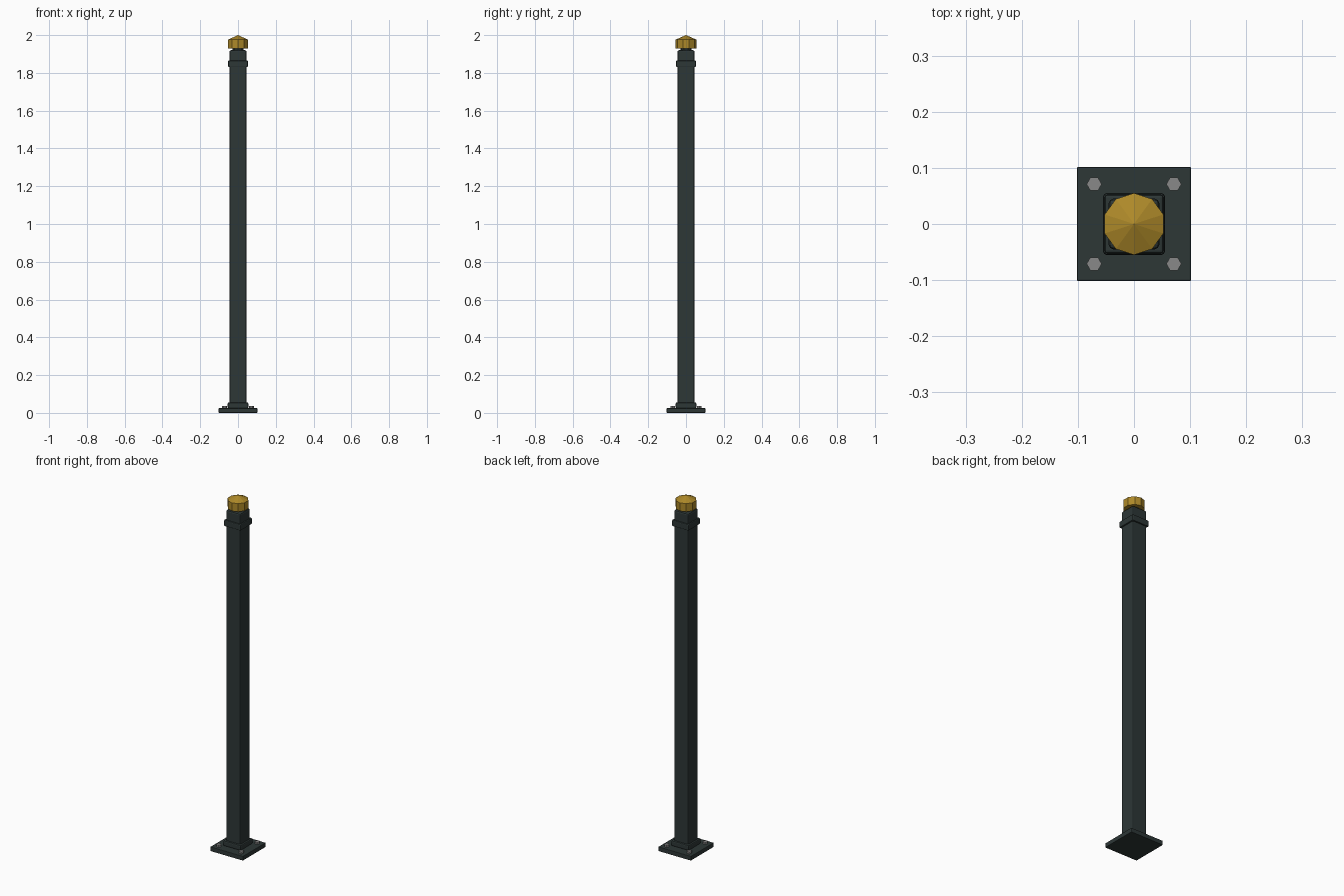
import bpy
from math import radians

old = bpy.data.objects.get("Cube")
if old:
    bpy.data.objects.remove(old, do_unlink=True)


def material(name, color, metallic=0.0):
    m = bpy.data.materials.new(name)
    m.use_nodes = True
    m.diffuse_color = (*color, 1)
    m.node_tree.nodes["Principled BSDF"].inputs["Base Color"].default_value = (*color, 1)
    return m


iron = material("dark green iron", (0.026, 0.038, 0.037))
gold = material("aged gold", (0.42, 0.25, 0.022))
steel = material("bolt steel", (0.25, 0.25, 0.25))


def finish(name, mat, bevel=0.0, segments=2):
    ob = bpy.context.object
    ob.name = name
    ob.data.materials.append(mat)
    if bevel:
        mod = ob.modifiers.new("soft edges", "BEVEL")
        mod.width = bevel
        mod.segments = segments
    return ob


def block(name, width, bottom, top, bevel):
    """Square block standing between two heights."""
    bpy.ops.mesh.primitive_cube_add(size=1, location=(0, 0, (bottom + top) / 2))
    bpy.context.object.scale = (width, width, top - bottom)
    bpy.ops.object.transform_apply(location=False, rotation=False, scale=True)
    return finish(name, iron, bevel)


def prism(name, mat, sides, radius, top_radius, bottom, top, xy=(0, 0), turn=0):
    """Many-sided cylinder or cone between two heights."""
    bpy.ops.mesh.primitive_cone_add(
        vertices=sides, radius1=radius, radius2=top_radius, depth=top - bottom,
        location=(*xy, (bottom + top) / 2), rotation=(0, 0, radians(turn)))
    return finish(name, mat)


# Square post with its plate and collars
block("base_plate", 0.204, 0.0, 0.025, 0.003)
block("base_collar", 0.11, 0.025, 0.055, 0.006)
block("post", 0.09, 0.02, 1.92, 0.008)
block("top_collar", 0.105, 1.83, 1.865, 0.005)

# Finial: hidden neck, drum and shallow cone
prism("finial_neck", iron, 10, 0.03, 0.03, 1.91, 1.935)
prism("finial_drum", gold, 10, 0.055, 0.055, 1.93, 1.976)
prism("finial_cone", gold, 10, 0.055, 0.0, 1.976, 2.0)

# Hexagonal bolts in the plate corners
for sx, side in ((1, "left"), (-1, "right")):
    for sy, end in ((-1, "front"), (1, "back")):
        prism(f"bolt_{end}_{side}", steel, 6, 0.0135, 0.0135, 0.02, 0.036,
              (sx * 0.071, sy * 0.071), turn=30)
